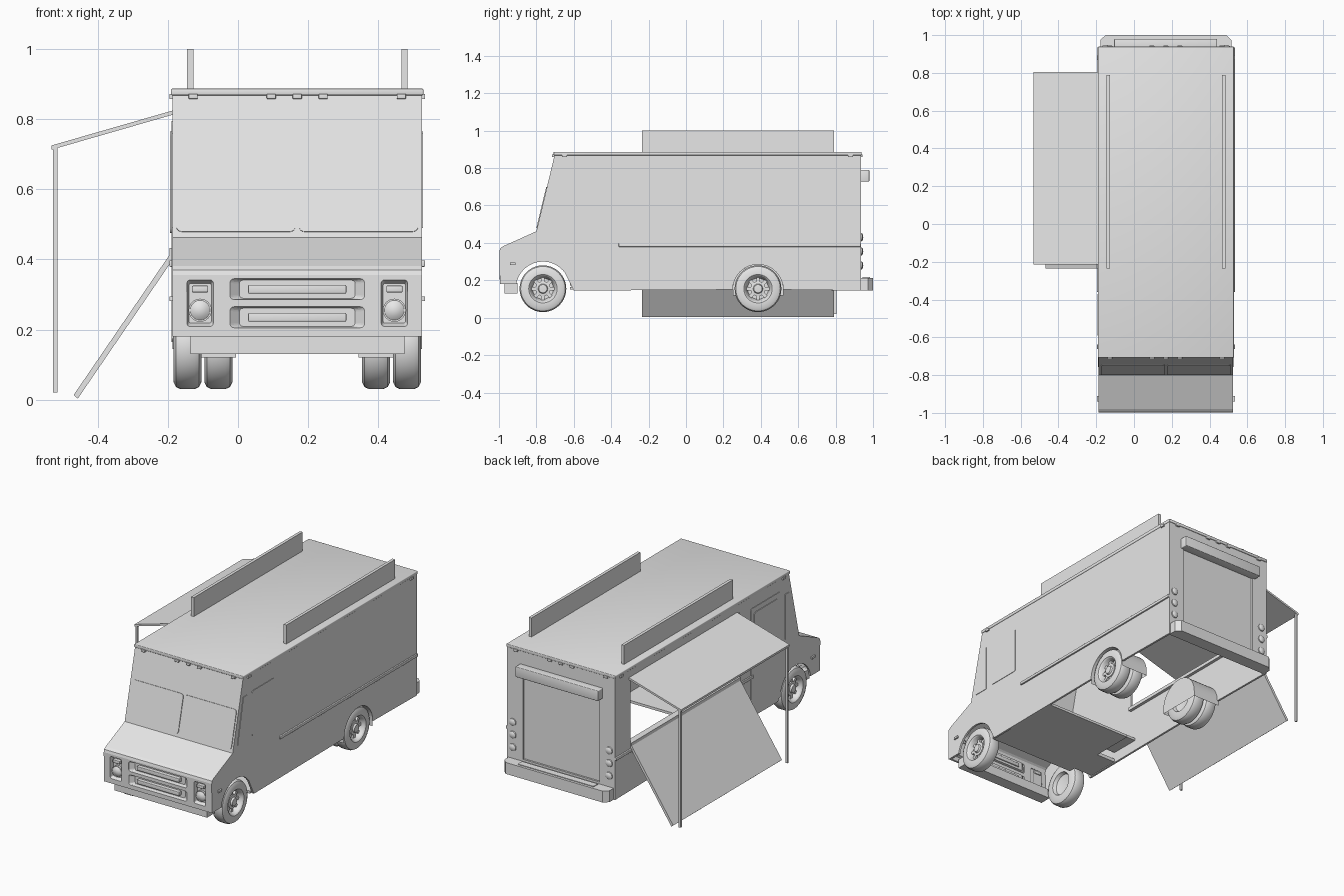
import bpy, bmesh, math
from mathutils import Matrix, Vector

if "Cube" in bpy.data.objects:
    bpy.data.objects.remove(bpy.data.objects["Cube"], do_unlink=True)

grey = bpy.data.materials.new("light grey")
grey.use_nodes = True
grey.diffuse_color = (0.8, 0.8, 0.8, 1)
grey.node_tree.nodes["Principled BSDF"].inputs["Base Color"].default_value = (0.8, 0.8, 0.8, 1)

MID, LEFT, RIGHT = 0.169, 0.525, -0.187      # centre line and side walls
FRONT, BACK = -0.998, 0.935


def finish(name, bm, smooth=False):
    bmesh.ops.recalc_face_normals(bm, faces=bm.faces)
    me = bpy.data.meshes.new(name)
    bm.to_mesh(me)
    bm.free()
    ob = bpy.data.objects.new(name, me)
    bpy.context.collection.objects.link(ob)
    me.materials.append(grey)
    bpy.ops.object.select_all(action='DESELECT')
    bpy.context.view_layer.objects.active = ob
    ob.select_set(True)
    if smooth:
        bpy.ops.object.shade_smooth_by_angle(angle=math.radians(35))
    return ob


def box(name, x0, x1, y0, y1, z0, z1, bevel=0):
    bm = bmesh.new()
    bmesh.ops.create_cube(bm, size=1)
    for v in bm.verts:
        v.co = ((x0 + x1) / 2 + v.co.x * (x1 - x0), (y0 + y1) / 2 + v.co.y * (y1 - y0),
                (z0 + z1) / 2 + v.co.z * (z1 - z0))
    if bevel:
        bmesh.ops.bevel(bm, geom=bm.edges[:], offset=bevel, segments=3, profile=0.5, affect='EDGES')
    return finish(name, bm, bevel > 0)


def facing(normal, at):
    """Frame whose local z is the normal and whose local y points up."""
    n = Vector(normal).normalized()
    r = Vector((0, 0, 1)).cross(n).normalized()
    return Matrix.Translation(at) @ Matrix((r, n.cross(r), n)).transposed().to_4x4()


def arc(cx, cy, r, a0, a1, n):
    angles = [math.radians(a0 + (a1 - a0) * i / n) for i in range(n + 1)]
    return [(cx + r * math.cos(a), cy + r * math.sin(a)) for a in angles]


def rounded(w, h, r):
    pts = []
    for i, (sx, sy) in enumerate(((1, 1), (-1, 1), (-1, -1), (1, -1))):
        pts += arc(sx * (w / 2 - r), sy * (h / 2 - r), r, 90 * i, 90 * i + 90, 4)
    return pts


def prism(name, pts, mat, low, high, top_scale=1.0, open_end=False, smooth=False):
    """Outline extruded along the local z, optionally open at the low end."""
    bm = bmesh.new()
    a = [bm.verts.new(mat @ Vector((x, y, low))) for x, y in pts]
    b = [bm.verts.new(mat @ Vector((x * top_scale, y * top_scale, high))) for x, y in pts]
    for i in range(len(pts)):
        j = (i + 1) % len(pts)
        bm.faces.new((a[i], a[j], b[j], b[i]))
    bm.faces.new(b)
    if not open_end:
        bm.faces.new(a[::-1])
    return finish(name, bm, smooth)


def lathe(name, profile, mat, steps=36):
    """Profile of (height, radius) turned about the local z."""
    bm = bmesh.new()
    vs = [bm.verts.new(mat @ Vector((r, 0, h))) for h, r in profile]
    es = [bm.edges.new(p) for p in zip(vs, vs[1:])]
    bmesh.ops.spin(bm, geom=vs + es, cent=mat.translation, axis=mat.to_3x3() @ Vector((0, 0, 1)),
                   angle=math.tau, steps=steps)
    bmesh.ops.remove_doubles(bm, verts=bm.verts, dist=0.0003)
    return finish(name, bm, True)


def apply(ob, kind, **settings):
    bpy.context.view_layer.objects.active = ob
    m = ob.modifiers.new(kind, kind)
    for k, v in settings.items():
        setattr(m, k, v)
    bpy.ops.object.modifier_apply(modifier=m.name)


def cut(ob, cutter):
    apply(ob, 'BOOLEAN', object=cutter, operation='DIFFERENCE', solver='EXACT')
    bpy.data.objects.remove(cutter, do_unlink=True)


# Body shell, open underneath with wheel arches in the side walls
outer = [(-0.995, 0.18), (FRONT, 0.355), (-0.994, 0.37), (-0.98, 0.381), (-0.80, 0.462),
         (-0.70, 0.88), (BACK, 0.88), (BACK, 0.145)]
under = arc(0.385, 0.15, 0.135, 0, 180, 16) + [(-0.60, 0.145)] + arc(-0.765, 0.155, 0.145, 35, 170, 16)
profile = outer + under
bm = bmesh.new()
walls = [[bm.verts.new((x, y, z)) for y, z in profile] for x in (RIGHT, LEFT)]
for w in walls:
    bm.faces.new(w)
for i in range(len(outer) - 1):
    bm.faces.new((walls[0][i], walls[0][i + 1], walls[1][i + 1], walls[1][i]))
body = finish("body", bm)
apply(body, 'SOLIDIFY', thickness=0.012, offset=-1, use_even_offset=True)

# Openings: service hatch and rear door
cut(body, box("hatch_cutter", RIGHT - 0.05, RIGHT + 0.05, -0.235, 0.79, 0.42, 0.815))
cut(body, box("door_cutter", -0.085, 0.42, 0.9, 1.0, 0.225, 0.76))
box("rear_door", -0.09, 0.425, 0.915, 0.924, 0.22, 0.765)
box("door_roller_housing", -0.105, 0.44, BACK - 0.01, 0.98, 0.728, 0.79, 0.004)

# Grille slots and headlight recesses in the nose
recesses = [("grille", MID, z, 0.384, 0.06, 0.012) for z in (0.315, 0.235)]
recesses += [("headlight_recess", MID + s * 0.277, 0.275, 0.075, 0.132, 0.008) for s in (-1, 1)]
for name, x, z, w, h, r in recesses:
    mat = facing((0, -1, 0), (x, FRONT, z))
    shape = rounded(w, h, r)
    cut(body, prism("recess_cutter", shape, mat, -0.03, 0.03))
    prism(name, shape, mat, -0.002, -0.024, 0.86, open_end=True)
    if name == "grille":
        box("grille_bar", x - 0.14, x + 0.14, FRONT + 0.002, FRONT + 0.03, z - 0.012, z + 0.012, 0.003)
    else:
        box("turn_signal", x - 0.023, x + 0.023, FRONT + 0.003, FRONT + 0.03, 0.306, 0.325, 0.003)
        lamp = facing((0, -1, 0), (x, FRONT + 0.024, 0.255))
        lathe("headlight", [(0, 0.033), (0.012, 0.033), (0.012, 0.028), (0.02, 0.017), (0.023, 0)], lamp, 24)

# Roof cap and sign boards
box("roof_cap", RIGHT - 0.004, LEFT + 0.004, -0.708, BACK + 0.004, 0.868, 0.887, 0.004)
for x in (-0.136, 0.475):
    box("roof_sign", x - 0.009, x + 0.009, -0.235, 0.79, 0.88, 1.0)

# Windscreen panes
tilt = (0, -0.418, 0.1)
for x in (-0.006, 0.344):
    prism("windscreen", rounded(0.34, 0.225, 0.016), facing(tilt, (x, -0.77, 0.588)), -0.002, 0.004)

# Cab side windows, trim, markers and tail lights on both sides
for side, wall in ((1, LEFT), (-1, RIGHT)):
    base = facing((side, 0, 0), (wall, 0, 0))
    quarter = [(-0.757, 0.49), (-0.665, 0.49), (-0.665, 0.76), (-0.702, 0.76)]
    prism("quarter_window", [(y * side, z) for y, z in quarter], base, -0.002, 0.003)
    low, high = sorted((wall - side * 0.004, wall + side * 0.009))
    box("side_trim", low, high, -0.36, BACK, 0.379, 0.397, 0.003)
    box("nose_marker", low, high, -0.94, -0.911, 0.281, 0.294)
    for y in (-0.65, 0.88):
        box("side_marker", low, high, y - 0.013, y + 0.013, 0.858, 0.872)
    for z in (0.43, 0.355, 0.28):
        tail = facing((0, 1, 0), (MID + side * 0.318, BACK, z))
        lathe("tail_light", [(0, 0.022), (0.006, 0.021), (0.011, 0.013), (0.013, 0)], tail, 20)
prism("driver_window", rounded(0.21, 0.27, 0.012), facing((1, 0, 0), (LEFT, -0.515, 0.63)), -0.002, 0.003)
prism("side_door", rounded(0.28, 0.63, 0.012), facing((-1, 0, 0), (RIGHT, -0.48, 0.48)), -0.002, 0.003)
prism("side_door_window", rounded(0.22, 0.29, 0.012), facing((-1, 0, 0), (RIGHT, -0.48, 0.62)), 0, 0.007)

# Roof-line marker lamps, front and back
for x in (-0.297, -0.074, 0, 0.074, 0.297):
    for y in (-0.707, BACK):
        box("roof_marker", MID + x - 0.013, MID + x + 0.013, y - 0.009, y + 0.009, 0.858, 0.872, 0.002)

# Bumpers
box("front_bumper", -0.135, 0.475, -0.97, -0.9, 0.13, 0.185)
bumper = [(-0.347, 0), (-0.347, 0.04), (-0.32, 0.066), (0.32, 0.066), (0.347, 0.04), (0.347, 0)]
prism("rear_bumper", bumper, Matrix.Translation((MID, 0.934, 0)), 0.145, 0.213)
box("rear_step", -0.08, 0.42, 0.945, 0.985, 0.21, 0.217)

# Awning with two poles
flat = facing((0, -1, 0), (0, 0, 0))
prism("awning", [(-0.185, 0.825), (-0.532, 0.725), (-0.532, 0.713), (-0.185, 0.813)], flat, -0.805, 0.215)
for y in (-0.208, 0.798):
    box("awning_pole", -0.527, -0.515, y - 0.006, y + 0.006, 0.02, 0.72)

# Lowered hatch panel and counter
prism("hatch_panel", [(-0.187, 0.425), (-0.469, 0.013), (-0.457, 0.003), (-0.187, 0.398)], flat, -0.79, 0.235)
box("hatch_ledge", RIGHT - 0.008, RIGHT + 0.03, -0.235, 0.79, 0.412, 0.432)

# Cab floor and entry steps
box("cab_floor", -0.05, LEFT - 0.012, -0.62, -0.12, 0.15, 0.165)
box("entry_step", RIGHT + 0.012, -0.05, -0.58, -0.38, 0.15, 0.17)
box("entry_riser", -0.056, -0.05, -0.58, -0.3, 0.16, 0.25)
box("entry_landing", RIGHT + 0.012, -0.05, -0.38, -0.2, 0.21, 0.225)

# Wheels: tyre, dished rim and spoked hub
half = 0.04
tyre = [(-half, 0.07), (-half, 0.105), (-0.033, 0.119), (-0.02, 0.125), (0.02, 0.125),
        (0.033, 0.119), (half, 0.105), (half, 0.076), (0.034, 0.07)]
rim = [(-half, 0.07), (-0.02, 0.062), (-0.005, 0), (-0.005, 0.03), (-0.005, 0.056), (0.02, 0.062), (0.034, 0.07)]
hub = [(-0.005, 0.04), (0.02, 0.04), (0.022, 0.026), (0.032, 0.022), (0.034, 0)]
for side, wall in ((1, LEFT), (-1, RIGHT)):
    for y, inset in ((-0.765, 0.043), (0.385, 0.043), (0.385, 0.131)):
        mat = facing((side, 0, 0), (wall - side * inset, y, 0.155))
        lathe("tyre", tyre, mat, 40)
        lathe("rim", rim, mat, 40)
        lathe("hub", hub, mat, 24)
        for i in range(8):
            turn = mat @ Matrix.Rotation(math.tau * i / 8, 4, 'Z') @ Matrix.Translation((0.05, 0, 0))
            prism("spoke", rounded(0.03, 0.018, 0.002), turn, -0.005, 0.016)
    # Rear wheel housing, with an inner end wall
    well = facing((-side, 0, 0), (wall - side * 0.003, 0.385, 0.15))
    bm = bmesh.new()
    ring = arc(0, 0, 0.135, 0, 180, 20)
    ring = [(0.135, -0.03)] + ring + [(-0.135, -0.03)]
    a, b = [[bm.verts.new(well @ Vector((x, y, h))) for x, y in ring] for h in (0, 0.178)]
    for i in range(len(ring) - 1):
        bm.faces.new((a[i], a[i + 1], b[i + 1], b[i]))
    bm.faces.new(b)
    finish("wheel_housing", bm, True)
